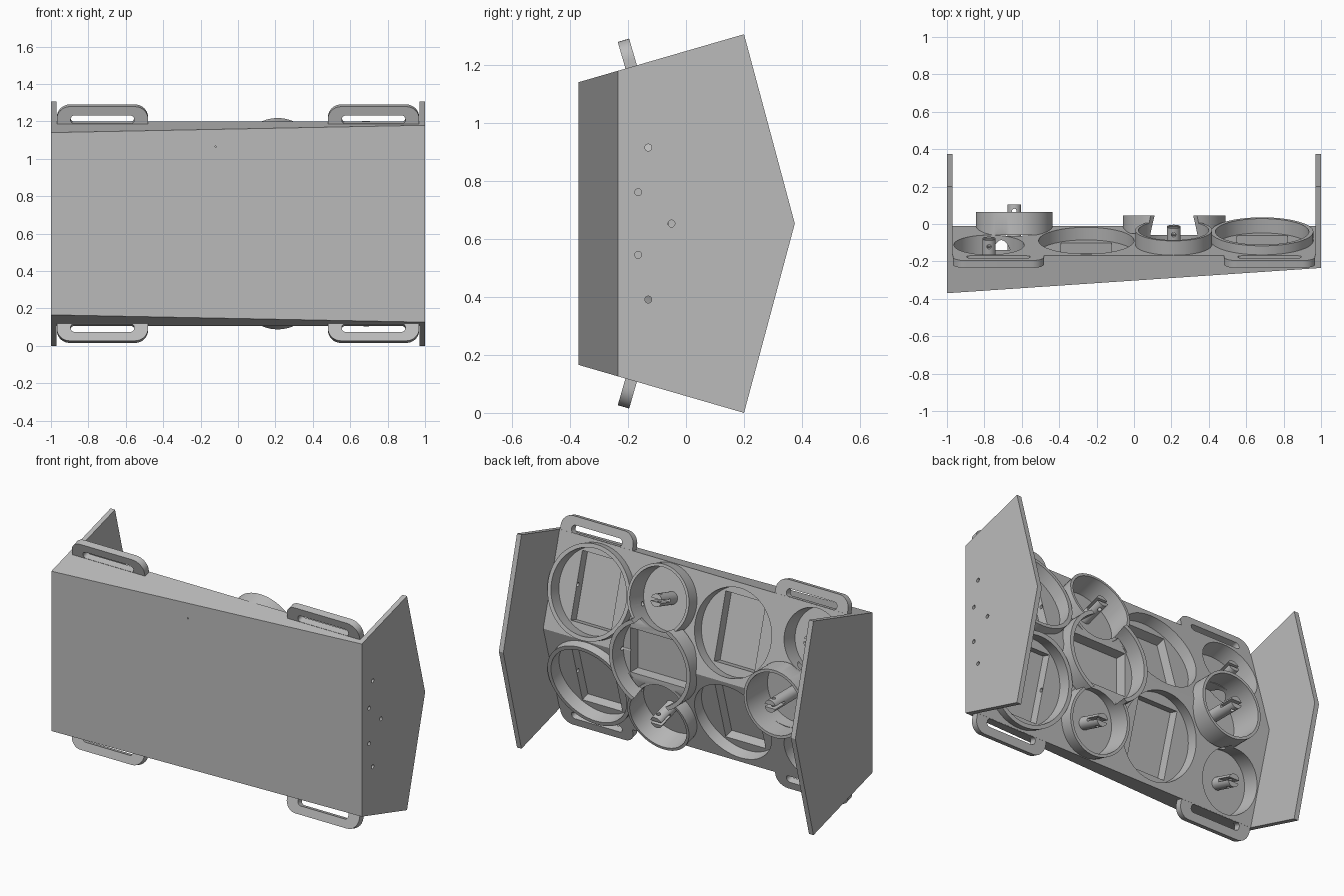
import bpy, bmesh, math
from mathutils import Matrix, Vector

cube = bpy.data.objects.get("Cube")
if cube:
    bpy.data.objects.remove(cube, do_unlink=True)

grey = bpy.data.materials.new("plain grey")
grey.use_nodes = True
grey.diffuse_color = (0.5, 0.5, 0.5, 1)
grey.node_tree.nodes["Principled BSDF"].inputs["Base Color"].default_value = grey.diffuse_color

MID = 0.6525           # height of the back ridge
RIDGE_Y = -0.01
TILT = math.atan(0.29)
SIDE = Matrix.Rotation(math.pi / 2, 4, 'Y')


def make(name, bm):
    bmesh.ops.recalc_face_normals(bm, faces=bm.faces)
    mesh = bpy.data.meshes.new(name)
    bm.to_mesh(mesh)
    bm.free()
    mesh.materials.append(grey)
    obj = bpy.data.objects.new(name, mesh)
    bpy.context.collection.objects.link(obj)
    return obj


def loft(name, loop_a, loop_b):
    bm = bmesh.new()
    a = [bm.verts.new(p) for p in loop_a]
    b = [bm.verts.new(p) for p in loop_b]
    bm.faces.new(a)
    bm.faces.new(b)
    for i in range(len(a)):
        j = (i + 1) % len(a)
        bm.faces.new((a[i], a[j], b[j], b[i]))
    return make(name, bm)


def frame(x, side, along):
    """Local frame on the back: y runs away from the ridge, z points outward."""
    c, s = math.cos(TILT), math.sin(TILT)
    if side:
        u, n = Vector((0, -s, side * c)), Vector((0, c, side * s))
    else:
        u, n = Vector((0, 0, 1)), Vector((0, 1, 0))
    m = Matrix((u.cross(n), u, n)).transposed().to_4x4()
    m.translation = Vector((x, RIDGE_Y, MID)) + u * along
    return m


def cylinder(name, m, r, low, high, segments=64):
    bm = bmesh.new()
    place = m @ Matrix.Translation((0, 0, (low + high) / 2))
    bmesh.ops.create_cone(bm, cap_ends=True, segments=segments, radius1=r, radius2=r,
                          depth=high - low, matrix=place)
    return make(name, bm)


def box(name, m, w, h, low, high):
    bm = bmesh.new()
    place = m @ Matrix.Translation((0, 0, (low + high) / 2)) @ Matrix.Diagonal((w, h, high - low, 1))
    bmesh.ops.create_cube(bm, size=1, matrix=place)
    return make(name, bm)


def combine(target, other, operation='DIFFERENCE'):
    other.hide_render = True
    mod = target.modifiers.new("cut", 'BOOLEAN')
    mod.object, mod.operation, mod.solver = other, operation, 'EXACT'
    bpy.context.view_layer.objects.active = target
    bpy.ops.object.modifier_apply(modifier=mod.name)
    bpy.data.objects.remove(other, do_unlink=True)


def section(x, back):
    """Cross-section at x, with the front edge following the slanted front."""
    y = -0.37 + 0.0675 * (x + 1)
    edge = lambda v: 0.29 * (0.2 - v)
    pts = [(y, edge(y))] + [(b, edge(b)) for b in back[:1]] + [(back[1], MID)]
    pts += [(b, 2 * MID - edge(b)) for b in back[:1]] + [(y, 2 * MID - edge(y))]
    return [(x, py, pz) for py, pz in pts]


def bar(name, m, w, v0, v1, r_low, r_high, low, high):
    """Flat bar with rounded corners in the local frame."""
    pts = []
    corners = ((1, v0, r_low, -90), (1, v1, r_high, 0), (-1, v1, r_high, 90), (-1, v0, r_low, 180))
    for sx, v, r, start in corners:
        cx = sx * (w / 2 - r)
        cy = v + r if v == v0 else v - r
        for k in range(9 if r else 1):
            a = math.radians(start + k * 11.25)
            pts.append((cx + r * math.cos(a), cy + r * math.sin(a)))
    return loft(name, *[[m @ Vector((p, q, n)) for p, q in pts] for n in (low, high)])


# Main body and end plates
body = loft("body", section(-0.971, (-0.168, RIDGE_Y)), section(0.971, (-0.168, RIDGE_Y)))
left_plate = loft("left_end_plate", section(0.97, (0.2, 0.375)), section(1, (0.2, 0.375)))
right_plate = loft("right_end_plate", section(-1, (0.2, 0.375)), section(-0.97, (0.2, 0.375)))

# Large sockets: x, side, distance from ridge, bore radius, rim, floor, pocket depth, pocket size
large = [(0.215, 0, 0, 0.25, 0.055, -0.05, -0.12, 0.40, 0.27)]
# Small sockets: x, side, distance from ridge, rim, floor, pin tip
small = [(-0.64, 0, 0, 0.075, -0.13, 0.115)]
for s in (1, -1):
    large += [(0.685, s, 0.283, 0.25, 0.05, -0.03, -0.085, 0.27, 0.40),
              (-0.255, s, 0.283, 0.255, 0, -0.07, -0.13, 0.27, 0.40)]
    small += [(0.212, s, 0.36, 0.08, -0.06, 0.1),
              (-0.775, s, 0.365, 0, -0.11, 0.035)]

# Raised rims
for x, s, d, r, rim, floor, *_ in large:
    if rim:
        combine(body, cylinder("rim", frame(x, s, d), r + 0.024, -0.04, rim), 'UNION')
for x, s, d, rim, floor, tip in small:
    if rim:
        combine(body, cylinder("rim", frame(x, s, d), 0.205, -0.05, rim), 'UNION')

# Bores and rectangular pockets
for x, s, d, r, rim, floor, deep, w, h in large:
    m = frame(x, s, d)
    combine(body, cylinder("bore", m, r, floor, rim + 0.1))
    combine(body, box("pocket", m, w, h, deep, floor + 0.02))
for x, s, d, rim, floor, tip in small:
    combine(body, cylinder("bore", frame(x, s, d), 0.188, floor, rim + 0.1))

# Cable holes through the left plate and along the body
for y, dz in ((-0.13, 0.262), (-0.165, 0.108), (-0.05, 0), (-0.165, -0.108), (-0.13, -0.262)):
    m = Matrix.Translation((0, y, MID + dz)) @ SIDE
    combine(left_plate, cylinder("plate_hole", m, 0.012, 0.9, 1.1, 16))
    combine(body, cylinder("cable_hole", m, 0.012, 0.3, 1.1, 16))

# Tiny hole in the front
front = Matrix.Translation((-0.12, -0.31, 1.065)) @ Matrix.Rotation(math.pi / 2, 4, 'X')
combine(body, cylinder("front_hole", front, 0.004, -0.02, 0.05, 12))

# Slotted pins with a cross hole
pins = []
for i, (x, s, d, rim, floor, tip) in enumerate(small):
    m = frame(x, s, d)
    pin = cylinder(f"pin_{i + 1}", m, 0.037, floor - 0.01, tip, 32)
    combine(pin, box("slot", m, 0.2, 0.018, tip - 0.09, tip + 0.05))
    across = m @ Matrix.Translation((0, 0, tip - 0.035)) @ Matrix.Rotation(math.pi / 2, 4, 'X')
    combine(pin, cylinder("cross_hole", across, 0.012, -0.1, 0.1, 16))
    pins.append(pin)

# Carrying handles
handles = []
for s, level in ((1, "upper"), (-1, "lower")):
    for x, end in ((0.725, "left"), (-0.725, "right")):
        m = frame(x, s, 0)
        handle = bar(f"{level}_{end}_handle", m, 0.488, 0.558, 0.664, 0, 0.07, -0.042, -0.001)
        combine(handle, bar("slot", m, 0.34, 0.57, 0.615, 0.018, 0.022, -0.1, 0.1))
        handles.append(handle)

# Shading
bpy.ops.object.select_all(action='DESELECT')
for obj in [body, left_plate, right_plate] + pins + handles:
    obj.select_set(True)
bpy.context.view_layer.objects.active = body
bpy.ops.object.shade_smooth_by_angle(angle=math.radians(30))
